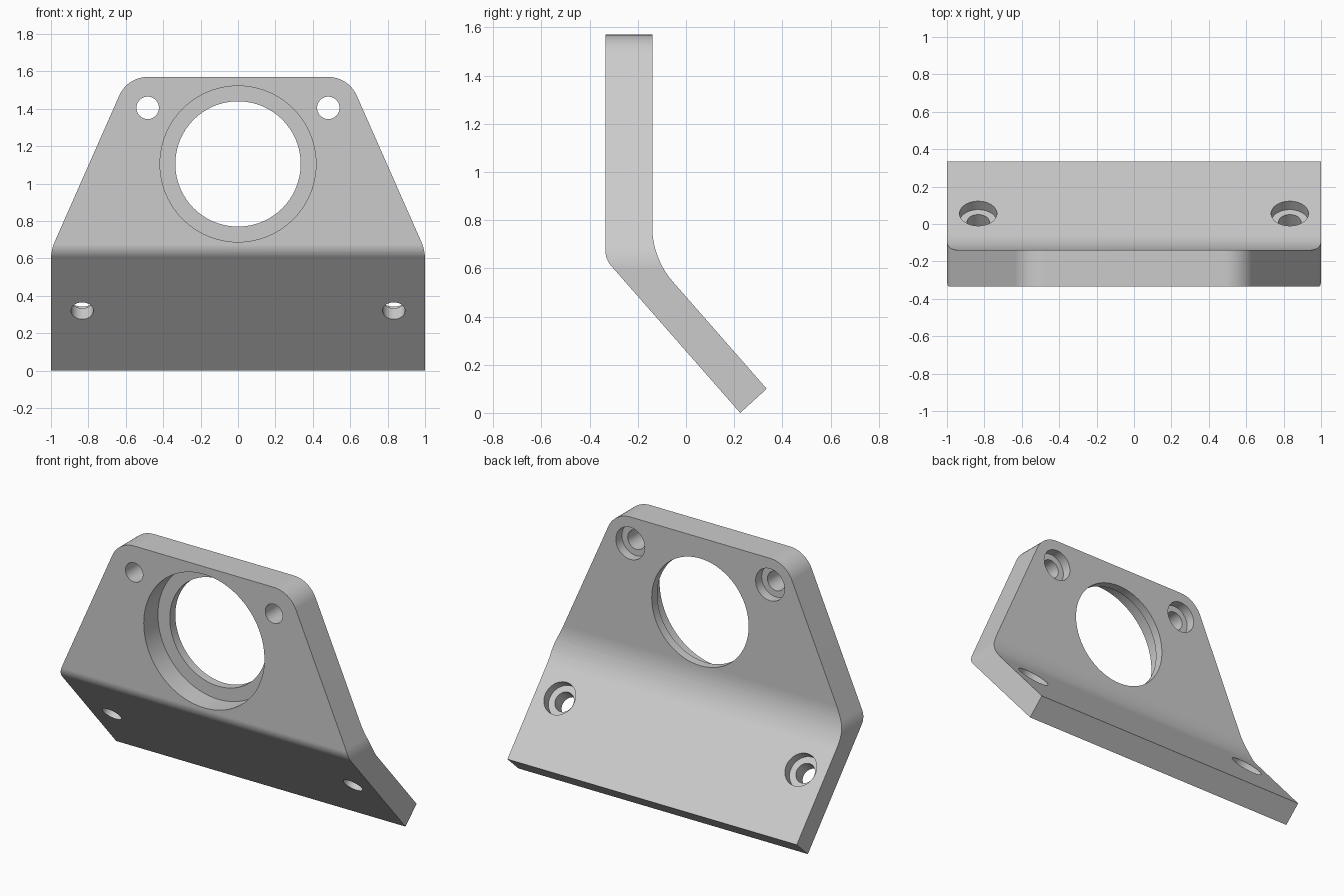
import bpy, bmesh, math
from mathutils import Vector

old = bpy.data.objects.get("Cube")
if old:
    bpy.data.objects.remove(old, do_unlink=True)

grey = bpy.data.materials.new("plain grey")
grey.use_nodes = True
COLOUR = (0.6, 0.6, 0.6, 1)
grey.diffuse_color = COLOUR
grey.node_tree.nodes["Principled BSDF"].inputs["Base Color"].default_value = COLOUR


def rounded(corners, steps=10):
    """Outline from (a, b, radius) corners, each replaced by a tangent arc."""
    pts = []
    for i, (a, b, r) in enumerate(corners):
        p = Vector((a, b))
        if r == 0:
            pts.append(p)
            continue
        u = (Vector(corners[i - 1][:2]) - p).normalized()
        v = (Vector(corners[(i + 1) % len(corners)][:2]) - p).normalized()
        half = u.angle(v) / 2
        centre = p + (u + v).normalized() * (r / math.sin(half))
        start = p + u * (r / math.tan(half)) - centre
        end = p + v * (r / math.tan(half)) - centre
        sweep = start.angle(end)
        for k in range(steps + 1):
            t = k / steps
            pts.append(centre + (start * math.sin((1 - t) * sweep)
                                 + end * math.sin(t * sweep)) / math.sin(sweep))
    return pts


def prism(name, points, offset):
    """Closed solid from a flat outline pushed along offset."""
    bm = bmesh.new()
    face = bm.faces.new([bm.verts.new(p) for p in points])
    new = bmesh.ops.extrude_face_region(bm, geom=[face])["geom"]
    bmesh.ops.translate(bm, vec=offset, verts=[g for g in new if isinstance(g, bmesh.types.BMVert)])
    bmesh.ops.recalc_face_normals(bm, faces=bm.faces)
    mesh = bpy.data.meshes.new(name)
    bm.to_mesh(mesh)
    bm.free()
    mesh.materials.append(grey)
    obj = bpy.data.objects.new(name, mesh)
    bpy.context.collection.objects.link(obj)
    return obj


def combine(target, cutter, operation):
    """Apply a boolean and discard the cutter."""
    cutter.hide_render = True
    mod = target.modifiers.new("cut", 'BOOLEAN')
    mod.operation, mod.solver, mod.object = operation, 'EXACT', cutter
    bpy.context.view_layer.objects.active = target
    bpy.ops.object.modifier_apply(modifier=mod.name)
    bpy.data.objects.remove(cutter, do_unlink=True)


def bore(target, start, direction, radius, depth, sides=48):
    """Drill a round hole from start, beginning a little outside the surface."""
    d = Vector(direction).normalized()
    side = Vector((1, 0, 0))
    up = d.cross(side)
    origin = Vector(start) - d * 0.05
    ring = [origin + radius * (side * math.cos(a) + up * math.sin(a))
            for a in (math.tau * k / sides for k in range(sides))]
    combine(target, prism("hole_cutter", ring, d * (depth + 0.05)), 'DIFFERENCE')


# Bent plate: side profile pushed across the full width
FRONT, BACK, TOP = -0.335, -0.14, 1.57
profile = rounded([(FRONT, TOP, 0), (FRONT, 0.638, 0.1), (0.225, 0, 0),
                   (0.335, 0.1, 0), (BACK, 0.642, 0.346), (BACK, TOP, 0)])
bracket = prism("mounting_bracket", [(-1, y, z) for y, z in profile], Vector((2, 0, 0)))

# Tapered front outline with rounded shoulders
half = [(1.0, -0.1, 0), (1.0, 0.644, 0.24), (0.591, TOP, 0.165)]
outline = rounded(half + [(-x, z, r) for x, z, r in reversed(half)])
combine(bracket, prism("outline_cutter", [(x, -1, z) for x, z in outline],
                       Vector((0, 2, 0))), 'INTERSECT')

# Large central opening with a front recess
bore(bracket, (0, FRONT, 1.105), (0, 1, 0), 0.417, 0.14, 96)
bore(bracket, (0, FRONT, 1.105), (0, 1, 0), 0.335, 0.4, 96)

# Counterbored screw holes, entered from the back of each flange
slope = (0, -0.752, -0.659)
for s in (-1, 1):
    for start, direction in (((s * 0.483, BACK, 1.405), (0, -1, 0)),
                             ((s * 0.833, 0.056, 0.418), slope)):
        bore(bracket, start, direction, 0.1, 0.06)
        bore(bracket, start, direction, 0.06, 0.3)

# Smooth bends and bores, crisp edges, flat plates
bpy.ops.object.select_all(action='DESELECT')
bracket.select_set(True)
bpy.context.view_layer.objects.active = bracket
bpy.ops.object.shade_smooth_by_angle(angle=math.radians(25))
weighted = bracket.modifiers.new("flat plates", 'WEIGHTED_NORMAL')
weighted.keep_sharp = True
